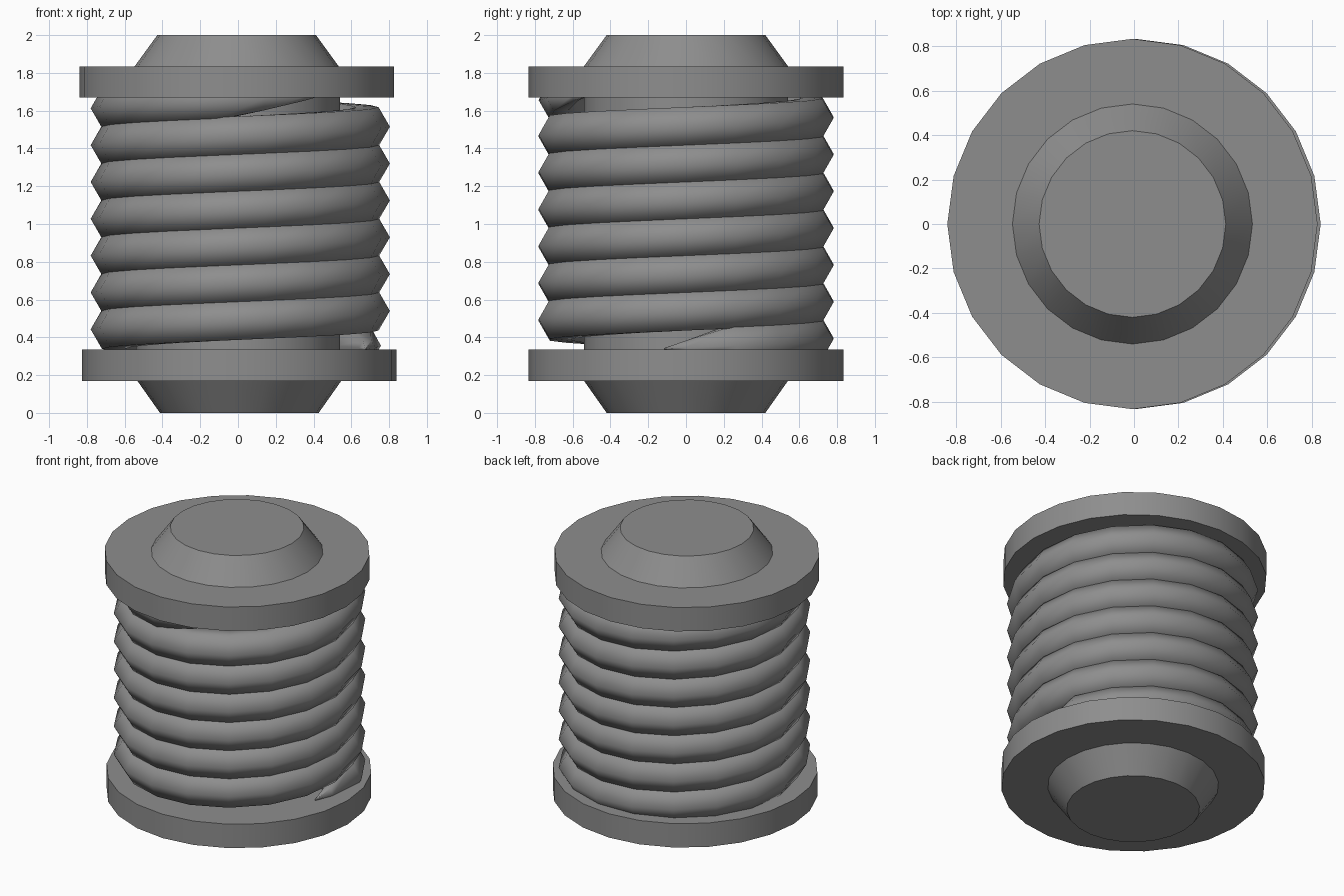
import bpy, bmesh, math
from mathutils import Vector

cube = bpy.data.objects.get("Cube")
if cube:
    bpy.data.objects.remove(cube, do_unlink=True)

grey = bpy.data.materials.new("mid grey")
grey.use_nodes = True
colour = (0.27, 0.27, 0.27, 1)
grey.diffuse_color = colour
grey.node_tree.nodes["Principled BSDF"].inputs["Base Color"].default_value = colour


def finish(name, bm, smooth_angle):
    bmesh.ops.recalc_face_normals(bm, faces=bm.faces)
    mesh = bpy.data.meshes.new(name)
    bm.to_mesh(mesh)
    bm.free()
    mesh.materials.append(grey)
    obj = bpy.data.objects.new(name, mesh)
    bpy.context.collection.objects.link(obj)
    bpy.ops.object.select_all(action='DESELECT')
    obj.select_set(True)
    bpy.context.view_layer.objects.active = obj
    bpy.ops.object.shade_smooth_by_angle(angle=math.radians(smooth_angle))
    return obj


def drum(name, x, z0, z1, r0, r1):
    """Capped cylinder or cone between two heights."""
    bm = bmesh.new()
    bmesh.ops.create_cone(bm, cap_ends=True, segments=24,
                          radius1=r0, radius2=r1, depth=z1 - z0)
    bmesh.ops.translate(bm, verts=bm.verts, vec=(x, 0, (z0 + z1) / 2))
    return finish(name, bm, 30)


# End caps and flanges, with a core hidden inside the coil
drum("bottom_cap", 0.007, 0, 0.17, 0.42, 0.54)
drum("bottom_flange", 0.007, 0.17, 0.335, 0.833, 0.833)
drum("core", 0, 0.335, 1.67, 0.54, 0.54)
drum("top_flange", -0.007, 1.67, 1.835, 0.833, 0.833)
drum("top_cap", -0.007, 1.835, 2, 0.54, 0.42)

# Coil: hexagonal wire swept up a helix, tapering at both ends
STEPS, SIDES = 18, 6
PITCH, WIRE, RADIUS = 0.195, 0.12, 0.672
first, last = -0.5, STEPS * 7 - 2.5
stations = [first] + list(range(int(last) + 1)) + [last]
bm = bmesh.new()
rings = []
for s in stations:
    a = math.tau * s / STEPS
    out = Vector((math.cos(a), math.sin(a), 0))
    centre = out * RADIUS + Vector((0.012, 0, 0.345 + PITCH * s / STEPS))
    taper = min(1, (s - first) / 1.5 + 0.03, (last - s) / 2.5 + 0.03)
    ring = []
    for k in range(SIDES):
        b = math.tau * k / SIDES
        ring.append(bm.verts.new(centre + WIRE * taper *
                                 (out * math.cos(b) + Vector((0, 0, math.sin(b))))))
    rings.append(ring)
for lower, upper in zip(rings, rings[1:]):
    for k in range(SIDES):
        n = (k + 1) % SIDES
        bm.faces.new((lower[k], lower[n], upper[n], upper[k]))
bm.faces.new(rings[0])
bm.faces.new(rings[-1])
finish("coil", bm, 75)
